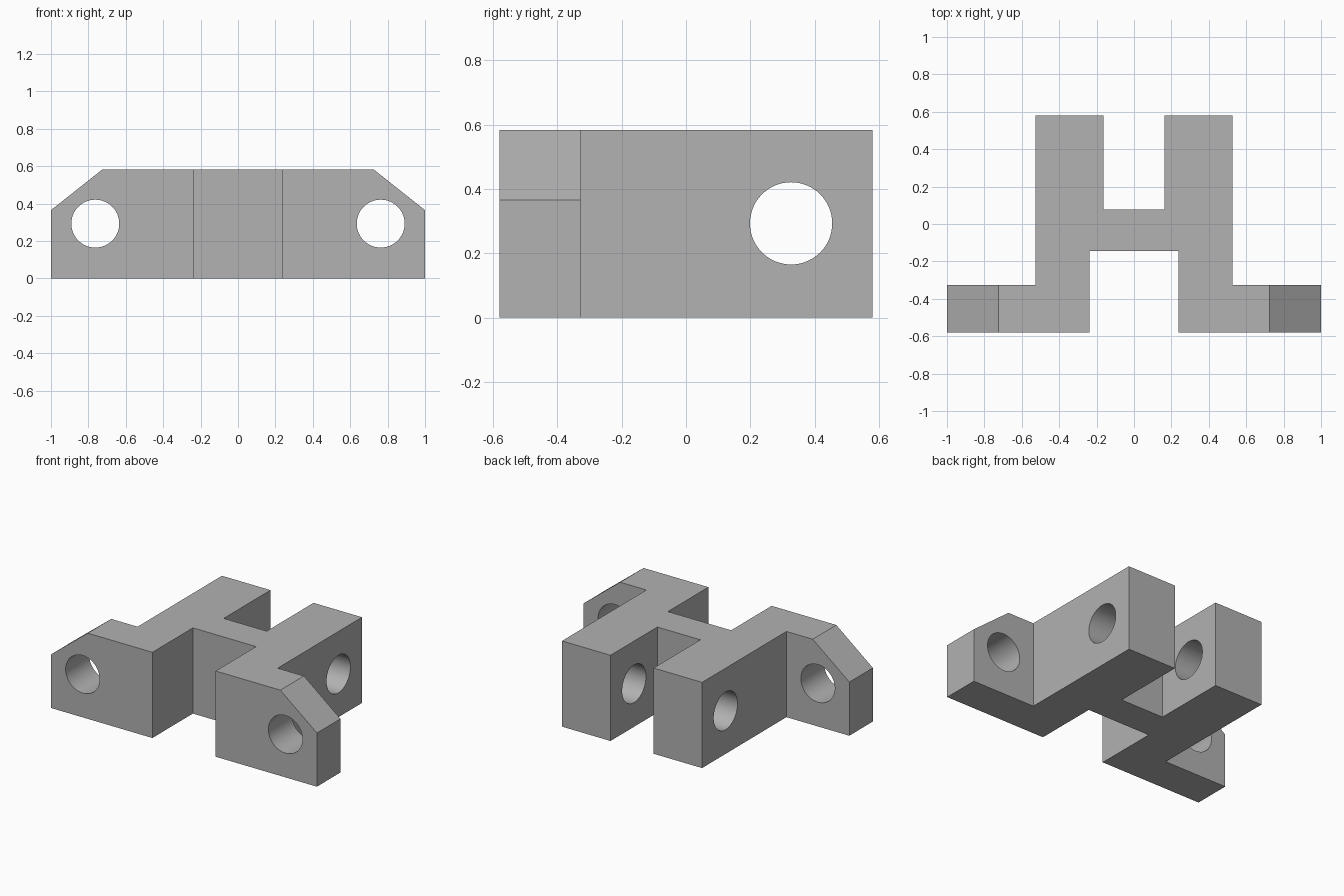
import bpy
import bmesh
from math import pi, radians
from mathutils import Vector

cube = bpy.data.objects.get("Cube")
if cube:
    bpy.data.objects.remove(cube, do_unlink=True)

HEIGHT = 0.583
HOLE_RADIUS = 0.128
HOLE_Z = 0.293

grey = bpy.data.materials.new("plain grey")
grey.use_nodes = True
grey.diffuse_color = (0.445, 0.445, 0.445, 1)
grey.node_tree.nodes["Principled BSDF"].inputs["Base Color"].default_value = grey.diffuse_color

# Bracket plan: right half of the outline, mirrored to the other side
half = [(0.238, -0.145), (0.238, -0.58), (1, -0.58), (1, -0.327),
        (0.527, -0.327), (0.527, 0.58), (0.162, 0.58), (0.162, 0.077)]
outline = half + [(-x, y) for x, y in reversed(half)]

bm = bmesh.new()
base = bm.faces.new([bm.verts.new((x, y, 0)) for x, y in outline])
top = bmesh.ops.extrude_face_region(bm, geom=[base])["geom"]
bmesh.ops.translate(bm, vec=(0, 0, HEIGHT),
                    verts=[v for v in top if isinstance(v, bmesh.types.BMVert)])

# Sloped upper corners of the ears
for side in (-1, 1):
    cut = bmesh.ops.bisect_plane(
        bm, geom=bm.verts[:] + bm.edges[:] + bm.faces[:], dist=1e-5,
        plane_co=(side * 0.725, 0, HEIGHT),
        plane_no=Vector((side * 0.218, 0, 0.275)).normalized(), clear_outer=True)
    rim = [e for e in cut["geom_cut"] if isinstance(e, bmesh.types.BMEdge)]
    bmesh.ops.edgeloop_fill(bm, edges=rim)
bmesh.ops.recalc_face_normals(bm, faces=bm.faces[:])

mesh = bpy.data.meshes.new("bracket")
bm.to_mesh(mesh)
bm.free()
mesh.materials.append(grey)
bracket = bpy.data.objects.new("bracket", mesh)
bpy.context.collection.objects.link(bracket)


def drill(location, rotation, depth):
    """Bore a round hole through the bracket."""
    bpy.ops.mesh.primitive_cylinder_add(vertices=64, radius=HOLE_RADIUS, depth=depth,
                                        location=location, rotation=rotation)
    cutter = bpy.context.object
    cutter.name = "hole_cutter"
    cutter.hide_render = True
    cutter.data.materials.append(grey)
    bore = bracket.modifiers.new("hole", "BOOLEAN")
    bore.operation = "DIFFERENCE"
    bore.solver = "EXACT"
    bore.object = cutter
    bpy.context.view_layer.objects.active = bracket
    bpy.ops.object.modifier_apply(modifier=bore.name)
    bpy.data.objects.remove(cutter, do_unlink=True)


# Ear holes run front to back, the pin hole runs through both arms
for side in (-1, 1):
    drill((side * 0.763, -0.45, HOLE_Z), (pi / 2, 0, 0), 0.6)
drill((0, 0.327, HOLE_Z), (0, pi / 2, 0), 1.5)

bpy.ops.object.select_all(action="DESELECT")
bracket.select_set(True)
bpy.context.view_layer.objects.active = bracket
bpy.ops.object.shade_smooth_by_angle(angle=radians(30))
